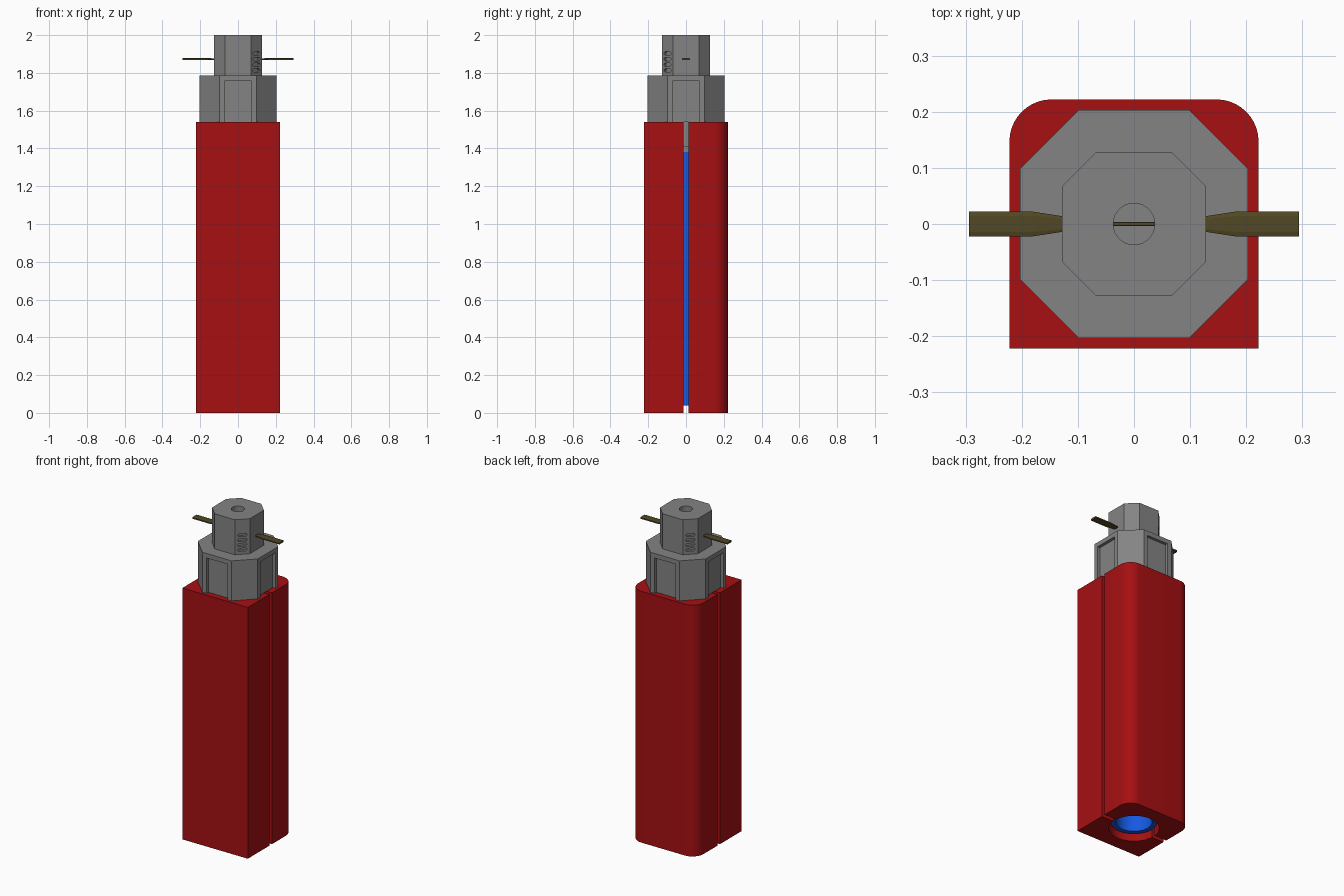
import bpy, bmesh, math
from mathutils import Matrix

cube = bpy.data.objects.get("Cube")
if cube:
    bpy.data.objects.remove(cube, do_unlink=True)


def material(name, rgb):
    m = bpy.data.materials.new(name)
    m.use_nodes = True
    m.diffuse_color = (*rgb, 1)
    m.node_tree.nodes["Principled BSDF"].inputs["Base Color"].default_value = (*rgb, 1)
    return m


RED = material("red", (0.38, 0.005, 0.006))
GREY = material("grey", (0.23, 0.23, 0.23))
BLUE = material("blue", (0.008, 0.1, 0.75))
BRASS = material("dark brass", (0.085, 0.065, 0.018))


def finish(name, bm, mat, smooth=True):
    bmesh.ops.recalc_face_normals(bm, faces=bm.faces)
    mesh = bpy.data.meshes.new(name)
    bm.to_mesh(mesh)
    bm.free()
    mesh.materials.append(mat)
    ob = bpy.data.objects.new(name, mesh)
    bpy.context.collection.objects.link(ob)
    if smooth:
        bpy.ops.object.select_all(action='DESELECT')
        ob.select_set(True)
        bpy.context.view_layer.objects.active = ob
        bpy.ops.object.shade_smooth_by_angle(angle=math.radians(30))
    return ob


def loft(name, rings, mat, closed=False, smooth=True):
    """Bridge rings of points; cap the ends, or join them when closed."""
    bm = bmesh.new()
    loops = [[bm.verts.new(p) for p in ring] for ring in rings]
    n = len(loops[0])
    pairs = list(zip(loops, loops[1:]))
    if closed:
        pairs.append((loops[-1], loops[0]))
    for a, b in pairs:
        for i in range(n):
            j = (i + 1) % n
            bm.faces.new((a[i], a[j], b[j], b[i]))
    if not closed:
        bm.faces.new(loops[0])
        bm.faces.new(loops[-1])
    return finish(name, bm, mat, smooth)


def extrude(name, outline, z0, z1, mat, smooth=True):
    return loft(name, [[(x, y, z) for x, y in outline] for z in (z0, z1)], mat, smooth=smooth)


def arc(cx, cy, r, a0, a1, n):
    angles = [math.radians(a0 + (a1 - a0) * i / n) for i in range(n + 1)]
    return [(cx + r * math.cos(a), cy + r * math.sin(a)) for a in angles]


def circle(r, n=48):
    return arc(0, 0, r, 0, 360, n)[:-1]


def octagon(half, corner):
    return [(half, -corner), (half, corner), (corner, half), (-corner, half),
            (-half, corner), (-half, -corner), (-corner, -half), (corner, -half)]


def cut(target, cutter):
    mod = target.modifiers.new("cut", 'BOOLEAN')
    mod.operation = 'DIFFERENCE'
    mod.solver = 'EXACT'
    mod.object = cutter
    bpy.context.view_layer.objects.active = target
    bpy.ops.object.modifier_apply(modifier=mod.name)
    bpy.data.objects.remove(cutter, do_unlink=True)


# Two-part sleeve, split by a slot on each side, with a round bore
W, GAP, BORE, BODY_TOP, R = 0.222, 0.012, 0.14, 1.54, 0.075
a = math.degrees(math.asin(GAP / BORE))
extrude("sleeve_front", [(-W, -GAP), (-W, -W), (W, -W), (W, -GAP)]
        + arc(0, 0, BORE, -a, a - 180, 24), 0, BODY_TOP, RED)
extrude("sleeve_back", [(W, GAP)] + arc(W - R, W - R, R, 0, 90, 10)
        + arc(R - W, W - R, R, 90, 180, 10) + [(-W, GAP)]
        + arc(0, 0, BORE, 180 - a, a, 24), 0, BODY_TOP, RED)

# Hollow tube inside the sleeve
loft("inner_tube", [[(x, y, z) for x, y in circle(r)] for r, z in
                    ((0.128, 0.04), (0.128, 1.38), (0.1, 1.38), (0.1, 0.04))], BLUE, closed=True)

# Plug joining the tube to the head
extrude("plug_tip", circle(0.128), 1.38, 1.41, GREY)
extrude("plug", circle(0.138), 1.41, BODY_TOP, GREY)

# Octagonal collar with a recessed panel on each main face
collar = extrude("collar", octagon(0.203, 0.099), BODY_TOP, 1.785, GREY, smooth=False)
for k in range(4):
    panel = extrude("panel_cutter", [(0.185, -0.072), (0.25, -0.072), (0.25, 0.072), (0.185, 0.072)],
                    1.5, 1.757, GREY, smooth=False)
    panel.data.transform(Matrix.Rotation(k * math.pi / 2, 4, 'Z'))
    cut(collar, panel)

# Octagonal head with a round top hole and vents on two opposite corners
head = extrude("head", octagon(0.128, 0.068), 1.785, 2.0, GREY, smooth=False)
cut(head, extrude("hole_cutter", circle(0.037, 32), 1.82, 2.1, GREY))
slot = arc(0.017, 0, 0.009, -90, 90, 6) + arc(-0.017, 0, 0.009, 90, 270, 6)
for turn in (-45, 135):
    for z in (1.813, 1.843, 1.873, 1.903):
        vent = loft("vent_cutter", [[(d, u, z + v) for u, v in slot] for d in (0.124, 0.2)], GREY)
        vent.data.transform(Matrix.Rotation(math.radians(turn), 4, 'Z'))
        cut(head, vent)

# Flat-ended lead running through the head
stations = [(0.294, 0.022, 0.006), (0.18, 0.022, 0.006), (0.128, 0.014, 0.004), (0.07, 0.004, 0.004)]
stations += [(-x, w, t) for x, w, t in reversed(stations)]
loft("lead_wire", [[(x, y * w, 1.873 + s * t) for y, s in octagon(1, 0.65)]
                   for x, w, t in stations], BRASS, smooth=False)
